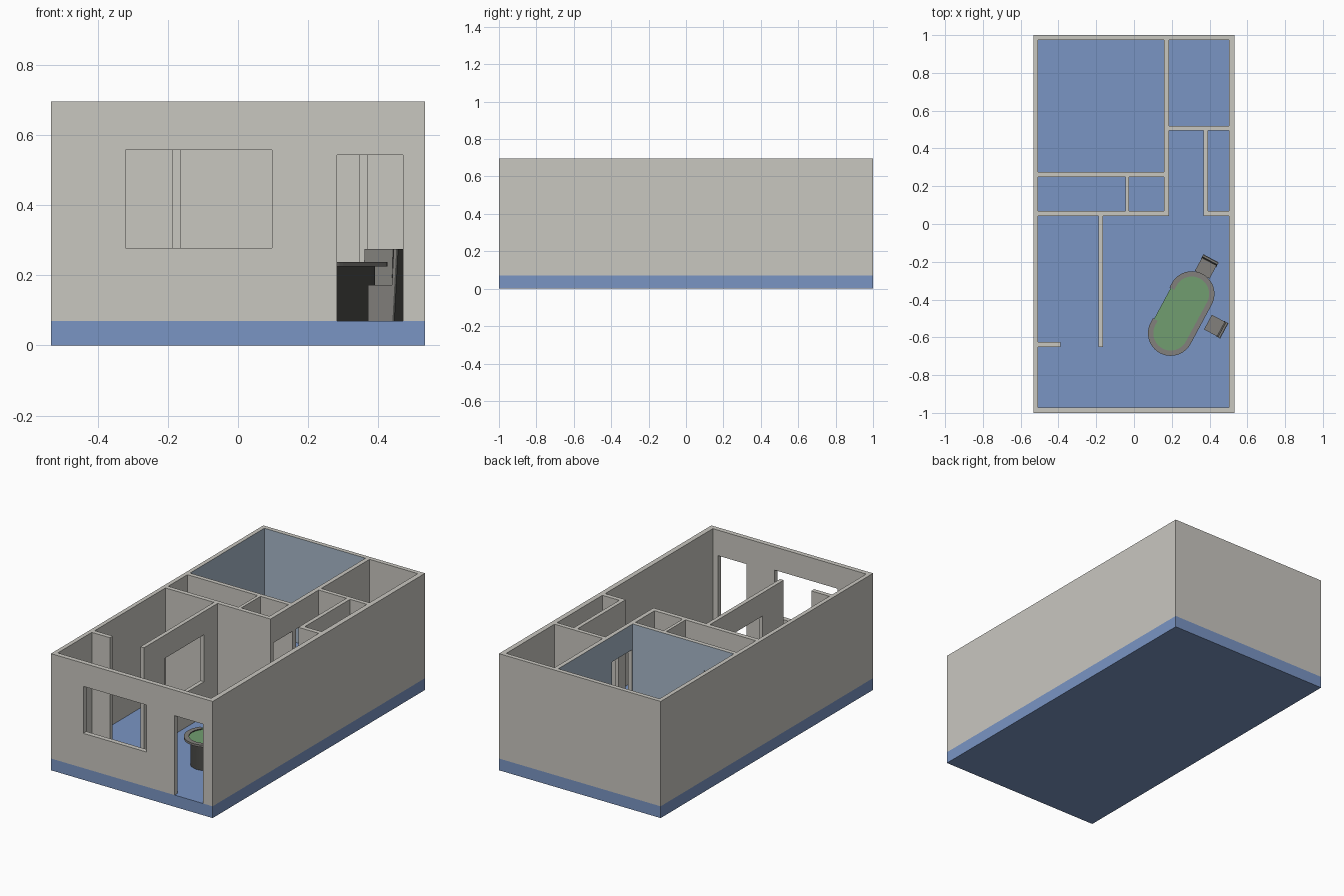
import bpy, bmesh, math
from mathutils import Vector, Matrix

if "Cube" in bpy.data.objects:
    bpy.data.objects.remove(bpy.data.objects["Cube"])


def mat(name, r, g, b):
    m = bpy.data.materials.new(name)
    m.diffuse_color = [((c / 255 + 0.055) / 1.055) ** 2.4 for c in (r, g, b)] + [1]
    m.use_nodes = True
    m.node_tree.nodes["Principled BSDF"].inputs["Base Color"].default_value = m.diffuse_color
    return m


WALL = mat("warm_grey_wall", 201, 199, 192)
PALE = mat("pale_blue_wall", 168, 185, 201)
FLOOR = mat("blue_floor", 122, 149, 196)
GREEN = mat("green_felt", 113, 158, 112)
GREY = mat("mid_grey", 130, 128, 124)
DARK = mat("dark_grey", 76, 76, 73)


def finish(name, bm, *mats):
    bmesh.ops.recalc_face_normals(bm, faces=bm.faces[:])
    me = bpy.data.meshes.new(name)
    bm.to_mesh(me)
    bm.free()
    ob = bpy.data.objects.new(name, me)
    for m in mats:
        me.materials.append(m)
    bpy.context.collection.objects.link(ob)
    return ob


def box(name, x, y, z, m, xf=Matrix()):
    bm = bmesh.new()
    bmesh.ops.create_cube(bm, size=1)
    for v in bm.verts:
        v.co = Vector([(a[0] + a[1]) / 2 + c * (a[1] - a[0]) for a, c in zip((x, y, z), v.co)])
    bm.transform(xf)
    return finish(name, bm, m)


def prism(name, pts, z0, z1, m):
    bm = bmesh.new()
    f = bm.faces.new([bm.verts.new((p[0], p[1], z0)) for p in pts])
    ext = bmesh.ops.extrude_face_region(bm, geom=[f])["geom"]
    bmesh.ops.translate(bm, vec=(0, 0, z1 - z0), verts=[g for g in ext if isinstance(g, bmesh.types.BMVert)])
    if not f.is_valid or len(bm.faces) < len(pts) + 2:
        bm.faces.new([v for v in bm.verts if v.co.z == z0])
    return finish(name, bm, m)


# floor slab
Z0, Z1, DOOR = 0.07, 0.695, 0.543
box("floor_slab", (-0.533, 0.533), (-1, 1), (0, Z0), FLOOR)

# house walls: a block hollowed by rooms and openings, built on a cell grid
BEDROOM = (-0.508, 0.159, 0.275, 0.974, Z0, Z1)
rooms = [BEDROOM] + [r + (Z0, Z1) for r in [
    (0.185, 0.503, 0.52, 0.974),      # back right room
    (0.392, 0.503, 0.069, 0.495),     # closet
    (0.185, 0.368, 0.042, 0.495),     # corridor
    (-0.508, -0.045, 0.069, 0.249),   # bathroom
    (-0.026, 0.159, 0.069, 0.249),    # small room
    (-0.164, 0.503, -0.971, 0.042),   # living room
    (-0.508, -0.188, -0.624, 0.042),  # left room
    (-0.389, -0.188, -0.651, -0.624), # gap beside the wall stub
    (-0.508, -0.164, -0.971, -0.651), # front strip
]]
openings = [
    (0.282, 0.47, -1, -0.971, Z0, DOOR),         # front door
    (-0.32, 0.097, -1, -0.971, 0.277, 0.557),    # front window
    (-0.188, -0.164, -0.453, -0.086, 0.277, 0.557),  # inner window
    (0.159, 0.185, 0.069, 0.249, Z0, DOOR),      # small room door
    (0.159, 0.185, 0.283, 0.47, Z0, DOOR),       # bedroom door
    (0.368, 0.392, 0.11, 0.29, Z0, DOOR),        # closet door
    (0.2, 0.345, 0.495, 0.52, Z0, DOOR),         # back room door
    (-0.49, -0.31, 0.249, 0.275, Z0, DOOR),      # bathroom door
]
cuts = rooms + openings
shell = (-0.533, 0.533, -1, 1, Z0, Z1)
grid = [sorted({c[2 * a + k] for c in cuts + [shell] for k in (0, 1)}) for a in range(3)]


def inside(p, b):
    return all(b[2 * a] < p[a] < b[2 * a + 1] for a in range(3))


def centre(i):
    return [(g[k] + g[k + 1]) / 2 if 0 <= k < len(g) - 1 else 9 for g, k in zip(grid, i)]


def solid(i):
    p = centre(i)
    return inside(p, shell) and not any(inside(p, c) for c in cuts)


bm = bmesh.new()
verts = {}


def vert(i):
    if i not in verts:
        verts[i] = bm.verts.new([g[k] for g, k in zip(grid, i)])
    return verts[i]


n = [len(g) - 1 for g in grid]
for i in [(a, b, c) for a in range(n[0]) for b in range(n[1]) for c in range(n[2])]:
    if not solid(i):
        continue
    for ax in range(3):
        for s in (-1, 1):
            j = list(i)
            j[ax] += s
            if solid(j) or (ax == 2 and j[2] < 0):
                continue
            u, w = (ax + 1) % 3, (ax + 2) % 3
            loop = []
            for du, dw in ((0, 0), (1, 0), (1, 1), (0, 1))[::s]:
                k = list(i)
                k[ax] += s > 0
                k[u] += du
                k[w] += dw
                loop.append(vert(tuple(k)))
            f = bm.faces.new(loop)
            f.material_index = int(inside(centre(j), BEDROOM))  # pale blue bedroom
finish("house_walls", bm, WALL, PALE)

# table: rounded oblong pedestal, felt top and open-sided rim
PHI = math.radians(61.7)
D = Vector((math.cos(PHI), math.sin(PHI)))
UP, LOW = Vector((0.306, -0.37)), Vector((0.194, -0.578))
SEG = 20


def arc(c, r, start):
    return [c + r * Vector((math.cos(start + math.pi * k / SEG), math.sin(start + math.pi * k / SEG)))
            for k in range(SEG + 1)]


def oblong(r):
    return arc(LOW, r, PHI + math.pi / 2) + arc(UP, r, PHI - math.pi / 2)


def rim_path(r):
    p = oblong(r)
    return [p[0] + D * 0.025] + p + [p[-1] - D * 0.025]


prism("table_pedestal", oblong(0.085), Z0, 0.225, DARK)
prism("table_felt", oblong(0.113), 0.225, 0.233, GREEN)

bm = bmesh.new()
rings = []
for a, b in zip(rim_path(0.12), rim_path(0.092)):
    rings.append([bm.verts.new((p.x, p.y, z)) for p, z in ((a, 0.225), (a, 0.238), (b, 0.238), (b, 0.225))])
for p, q in zip(rings, rings[1:]):
    for k in range(4):
        f = bm.faces.new((p[k], p[k - 1], q[k - 1], q[k]))
        f.material_index = int(k in (2, 0, 3) and k != 2)
for r in (rings[0], rings[-1]):
    bm.faces.new(r)
finish("table_rim", bm, GREY, DARK)

# chairs: solid seat block, leaning back rest and dark back panel (local +y is the back)
for name, x, y, ang in (("rear_chair", 0.383, -0.228, PHI - math.pi / 2),
                        ("side_chair", 0.432, -0.541, PHI - math.pi)):
    xf = Matrix.Translation((x, y, 0)) @ Matrix.Rotation(ang, 4, 'Z')
    box(name + "_seat", (-0.044, 0.044), (-0.046, 0.033), (Z0, 0.172), GREY, xf)
    shear = Matrix.Identity(4)
    shear[1][2], shear[1][3] = 0.06, -0.06 * Z0
    box(name + "_back_rest", (-0.046, 0.046), (0.026, 0.034), (Z0, 0.275), GREY, xf @ shear)
    box(name + "_back_panel", (-0.046, 0.046), (0.034, 0.04), (Z0, 0.275), DARK, xf @ shear)
